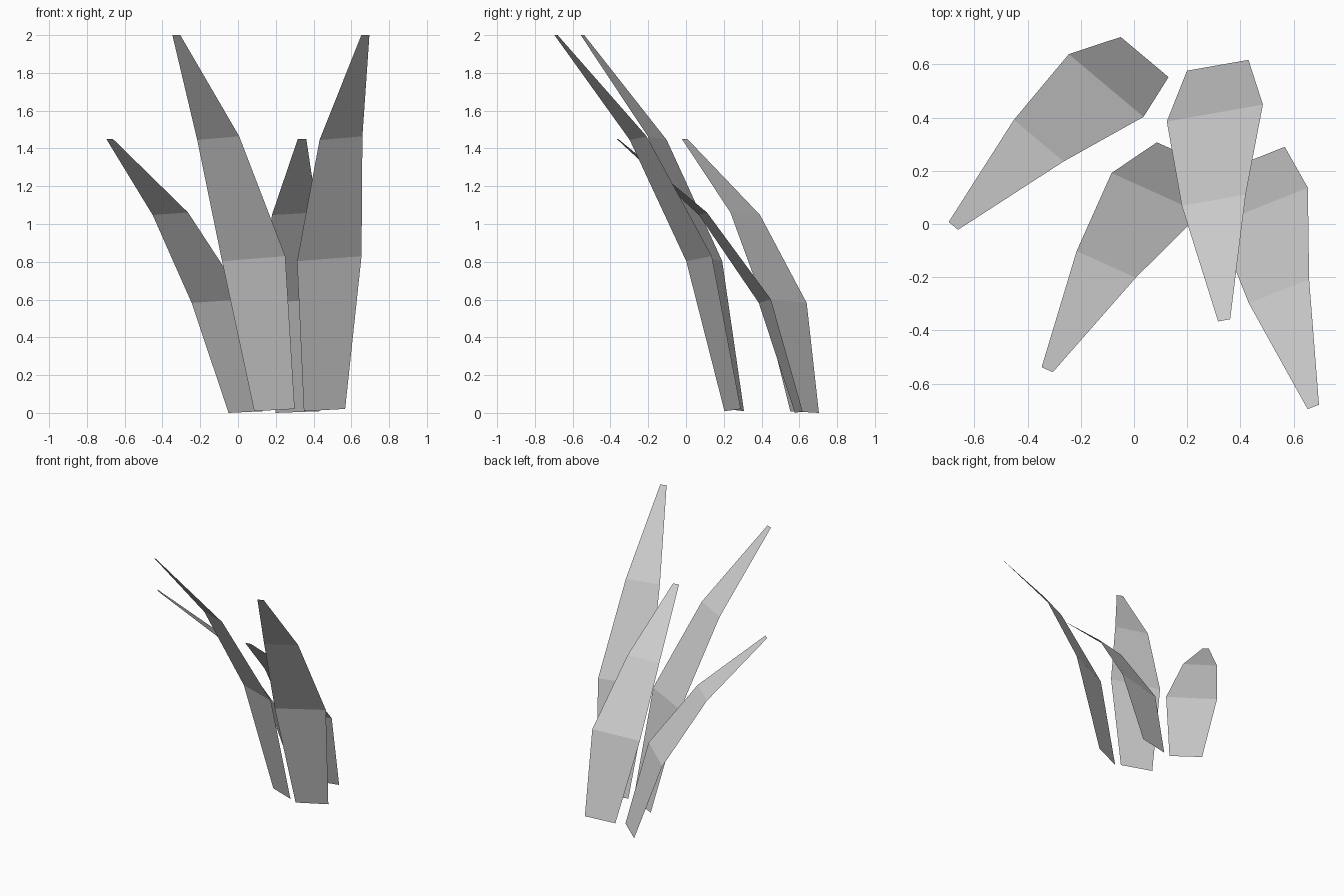
import bpy, bmesh, math

if "Cube" in bpy.data.objects:
    bpy.data.objects.remove(bpy.data.objects["Cube"])

# One leaf outline, row by row: sideways shift, forward shift, width, left z, right z
ROWS = [
    (0.000, 0.000, 0.235, 0.009, 0.021),
    (-0.042, -0.175, 0.367, 0.803, 0.830),
    (-0.103, -0.497, 0.244, 1.445, 1.464),
    (-0.143, -0.949, 0.046, 2.000, 2.000),
]


def add_leaf(name, x, y, angle, height):
    """Bent sheet leaf, base centred on (x, y), turned about z and scaled in height."""
    a = math.radians(angle)
    c, s = math.cos(a), math.sin(a)
    bm = bmesh.new()
    rows = []
    for u, v, w, zl, zr in ROWS:
        pair = []
        for side, z in ((-0.5, zl), (0.5, zr)):
            p = u + side * w
            zz = z * height - (0.0065 if height < 1 and z < 0.1 else 0)
            pair.append(bm.verts.new((x + p * c - v * s, y + p * s + v * c, max(zz, 0))))
        rows.append(pair)
    for lo, hi in zip(rows, rows[1:]):
        bm.faces.new((lo[0], lo[1], hi[1], hi[0]))
    mesh = bpy.data.meshes.new(name)
    bm.to_mesh(mesh)
    bm.free()
    bpy.context.collection.objects.link(bpy.data.objects.new(name, mesh))


# Two tall leaves in front, two short leaves behind
add_leaf("tall_leaf_left", 0.193, 0.259, -24.2, 1.0)
add_leaf("tall_leaf_right", 0.458, 0.247, 21.6, 1.0)
add_leaf("short_leaf_left", 0.040, 0.628, -40.0, 0.725)
add_leaf("short_leaf_right", 0.315, 0.597, 10.0, 0.725)
